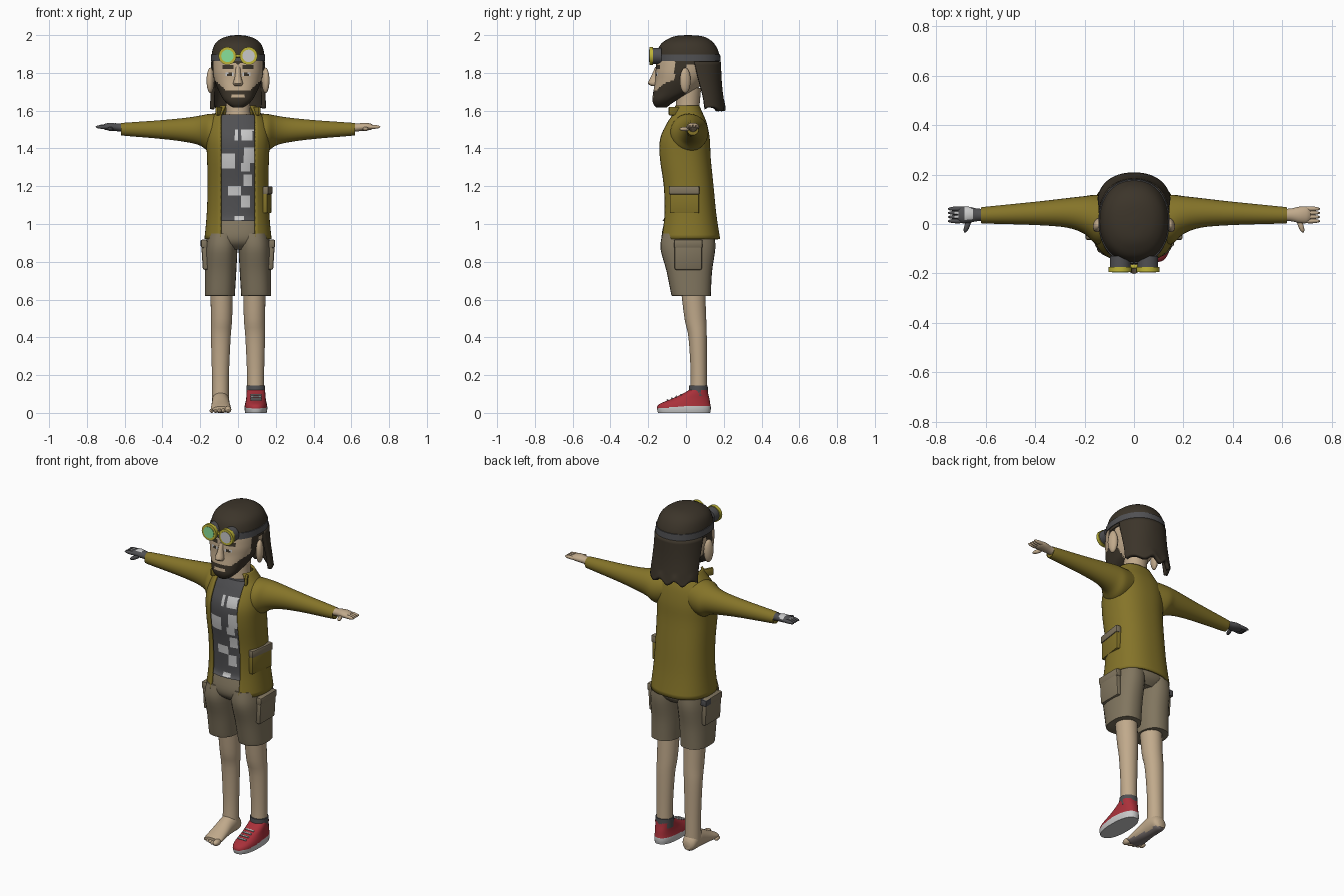
import bpy, bmesh, math
from mathutils import Vector, Matrix

if "Cube" in bpy.data.objects:
    bpy.data.objects.remove(bpy.data.objects["Cube"])


def material(name, r, g, b):
    m = bpy.data.materials.new(name)
    m.use_nodes = True
    m.diffuse_color = (r, g, b, 1)
    m.node_tree.nodes["Principled BSDF"].inputs["Base Color"].default_value = (r, g, b, 1)
    return m


skin = material("skin", .53, .40, .26)
brown = material("hair_brown", .045, .035, .023)
olive = material("jacket_olive", .235, .175, .022)
grey = material("dark_grey", .08, .08, .085)
pale = material("pale_grey", .58, .58, .58)
khaki = material("shorts_khaki", .22, .18, .115)
red = material("shoe_red", .40, .03, .042)
yellow = material("goggle_yellow", .52, .46, .04)
green = material("lens_green", .25, .75, .32)
dirt = material("dirty_sole", .20, .17, .165)


def finish(name, bm, mats, rule=None):
    bmesh.ops.recalc_face_normals(bm, faces=bm.faces)
    for f in bm.faces:
        f.smooth = True
        if rule:
            f.material_index = rule(f.calc_center_median(), f.normal)
    me = bpy.data.meshes.new(name)
    bm.to_mesh(me)
    bm.free()
    me.set_sharp_from_angle(angle=math.radians(40))
    for m in mats:
        me.materials.append(m)
    ob = bpy.data.objects.new(name, me)
    bpy.context.collection.objects.link(ob)
    return ob


def resample(rings, k):
    # Smooth curve through the given rings
    out = []
    for i in range(len(rings) - 1):
        quad = [rings[min(max(j, 0), len(rings) - 1)] for j in range(i - 1, i + 3)]
        for s in range(k):
            t = s / k
            out.append([b + .5 * t * (c - a + t * (2*a - 5*b + 4*c - d + t * (3*(b - c) + d - a)))
                        for a, b, c, d in zip(*quad)])
    return out + [rings[-1]]


def loft(name, axis, rings, mats, n=28, p=1.0, k=4, sx=1, start=None, rule=None, tweak=None, thick=.012):
    # Each ring: position along axis, middle and half width, low and high of the other direction
    bm, rows = bmesh.new(), []
    power = lambda v: math.copysign(abs(v) ** p, v)
    for t, mid, half, lo, hi in resample(rings, k):
        t0 = start(half) if start else 0
        row = []
        for i in range(n):
            th = t0 + (2 * math.pi - 2 * t0) * i / (n - 1 if start else n)
            a = mid + half * power(math.sin(th))
            b = (lo + hi) / 2 - (hi - lo) / 2 * power(math.cos(th))
            co = {"x": (t, a, b), "y": (a, t, b), "z": (a, b, t)}[axis]
            v = Vector((co[0] * sx, co[1], co[2]))
            row.append(bm.verts.new(tweak(v) if tweak else v))
        rows.append(row)
    for r, s in zip(rows, rows[1:]):
        for i in range(n - 1 if start else n):
            j = (i + 1) % n
            bm.faces.new((r[i], r[j], s[j], s[i]))
    if not start:
        bm.faces.new(rows[0])
        bm.faces.new(rows[-1])
    ob = finish(name, bm, mats, rule)
    if start:
        mod = ob.modifiers.new("thickness", "SOLIDIFY")
        mod.thickness, mod.offset = thick, 0
    return ob


def ball(name, loc, size, mat, rot=0):
    bm = bmesh.new()
    bmesh.ops.create_uvsphere(bm, u_segments=14, v_segments=10, radius=1)
    bm.transform(Matrix.Translation(loc) @ Matrix.Rotation(rot, 4, "Z") @ Matrix.Diagonal((*size, 1)))
    return finish(name, bm, [mat])


def box(name, loc, size, mat, rot=0, axis="Z", bevel=.006):
    bm = bmesh.new()
    bmesh.ops.create_cube(bm, size=1)
    bm.transform(Matrix.Diagonal((*size, 1)))
    if bevel:
        bmesh.ops.bevel(bm, geom=bm.edges[:], offset=bevel, segments=2, affect="EDGES", profile=.5)
    bm.transform(Matrix.Translation(loc) @ Matrix.Rotation(rot, 4, axis))
    return finish(name, bm, [mat])


def tube(name, loc, r, depth, mat):
    bm = bmesh.new()
    bmesh.ops.create_cone(bm, cap_ends=True, segments=24, radius1=r, radius2=r, depth=depth)
    bm.transform(Matrix.Translation(loc) @ Matrix.Rotation(math.pi / 2, 4, "X"))
    return finish(name, bm, [mat])


# Jacket and shirt share one torso profile
torso = [(.92, 0, .172, -.14, .175), (1.05, 0, .160, -.125, .155), (1.2, 0, .155, -.13, .14),
         (1.35, 0, .158, -.15, .125), (1.45, 0, .162, -.147, .12), (1.53, 0, .15, -.112, .105),
         (1.58, 0, .118, -.085, .085), (1.625, 0, .088, -.07, .065)]
loft("jacket", "z", torso, [olive], n=48, p=.85,
     start=lambda h: math.asin(min(.75, .09 / h) ** (1 / .85)))

patches = [(.015, .08, 1.44, 1.50), (-.02, .0, 1.44, 1.50), (-.09, -.01, 1.29, 1.37), (.025, .09, 1.33, 1.40),
           (.02, .06, 1.28, 1.33), (-.05, .02, 1.15, 1.20), (.03, .07, 1.20, 1.27),
           (.01, .06, 1.09, 1.15), (-.015, .025, 1.02, 1.045)]


def shirt_rule(c, nrm):
    return int(c.y < 0 and any(a < c.x < b and d < c.z < e for a, b, d, e in patches))


shirt = [(max(z, 1.015), m, h * .93, lo + .013, hi - .013) for z, m, h, lo, hi in torso[:-1]]
loft("shirt", "z", shirt, [grey, pale], n=80, p=.85, k=10, rule=shirt_rule)
box("jacket_pocket", (.152, -.008, 1.127), (.03, .155, .14), olive, -.14)
box("jacket_pocket_flap", (.157, -.009, 1.178), (.03, .162, .042), khaki, -.14)

# Head, with beard, brows and eyes by position


def face_rule(c, nrm):
    x = abs(c.x)
    if c.y > 0:
        return 0
    if -.06 < c.y and c.z > 1.69:
        return 1
    if x < .036 and 1.668 < c.z < 1.688:
        return 0
    if c.z < 1.705 + .9 * max(0, x - .06):
        return 1
    if 1.822 < c.z < 1.84 and .02 < x < .08:
        return 1
    if 1.782 < c.z < 1.802 and .025 < x < .065:
        return 1 if .036 < x < .054 else 2
    return 0


loft("head", "z", [(1.618, 0, .03, -.16, -.10), (1.635, 0, .055, -.172, -.08), (1.66, 0, .078, -.178, -.04),
                   (1.70, 0, .10, -.173, .04), (1.76, 0, .124, -.163, .10), (1.82, 0, .134, -.16, .13),
                   (1.90, 0, .128, -.145, .14), (1.95, 0, .09, -.08, .10)],
     [skin, brown, pale], n=96, p=.85, k=7, rule=face_rule)
loft("nose", "z", [(1.73, 0, .018, -.18, -.14), (1.745, 0, .026, -.202, -.14), (1.78, 0, .017, -.185, -.14),
                   (1.83, 0, .013, -.164, -.14)], [skin], n=12, k=3)
loft("neck", "z", [(1.5, 0, .08, -.07, .07), (1.6, 0, .064, -.055, .07), (1.72, 0, .066, -.05, .08)], [skin])

# Hair cap, long back hair and goggle strap
loft("hair_cap", "z", [(1.845, 0, .139, -.158, .178), (1.90, 0, .139, -.155, .176), (1.95, 0, .124, -.135, .153),
                       (1.98, 0, .092, -.095, .12), (1.995, 0, .05, -.055, .08), (2.0, 0, .01, .0, .02)],
     [brown], n=40, p=.92)


def ragged(v):
    if v.z < 1.65:
        v.z += .014 * math.sin(70 * v.x + 30 * v.y)
    return v


loft("back_hair", "z", [(1.612, 0, .138, -.03, .198), (1.68, 0, .136, -.04, .186), (1.76, 0, .134, -.08, .178),
                        (1.86, 0, .134, -.13, .174)],
     [brown], n=48, p=.9, start=lambda h: 1.68, tweak=ragged, thick=.022)
loft("goggle_strap", "z", [(1.862, 0, .144, -.162, .183), (1.898, 0, .143, -.16, .181)], [grey], n=48, p=.92, k=1)

# Goggles
box("goggle_bridge", (0, -.172, 1.89), (.05, .016, .016), yellow, bevel=.003)
for side, lens in ((-1, green), (1, pale)):
    label = "left_" if side > 0 else "right_"
    x = side * .056
    tube(label + "goggle_barrel", (x, -.155, 1.89), .042, .05, grey)
    tube(label + "goggle_rim", (x, -.184, 1.89), .047, .02, yellow)
    tube(label + "goggle_lens", (x, -.193, 1.89), .033, .008, lens)

# Shorts seat
loft("shorts_seat", "z", [(.865, 0, .11, -.08, .12), (.90, 0, .155, -.12, .15), (.95, 0, .163, -.128, .155),
                          (1.03, 0, .15, -.108, .135)], [khaki], p=.85, n=36)

# Paired parts
for side in (1, -1):
    label = "left_" if side > 0 else "right_"
    ball(label + "ear", (side * .146, -.004, 1.76), (.02, .03, .068), skin, side * .3)
    box(label + "collar_flap", (side * .098, -.06, 1.598), (.016, .07, .045), olive, side * .5)

    loft(label + "sleeve", "x", [(.08, .015, .09, 1.40, 1.585), (.15, .018, .10, 1.385, 1.583),
                                 (.20, .036, .077, 1.415, 1.574), (.27, .045, .06, 1.433, 1.563),
                                 (.40, .043, .047, 1.45, 1.55), (.60, .036, .034, 1.467, 1.536),
                                 (.615, .036, .031, 1.47, 1.533)], [olive], sx=side)

    # Hand, gloved on the right
    hand = skin if side > 0 else grey
    back_patch = lambda c, nrm: int(c.x < 0 and nrm.z > .6 and .655 < abs(c.x) < .69 and c.y > .02)
    loft(label + "hand", "x", [(.58, .036, .026, 1.483, 1.532), (.63, .037, .025, 1.49, 1.532),
                               (.67, .037, .033, 1.494, 1.536), (.70, .037, .033, 1.498, 1.532),
                               (.715, .037, .022, 1.504, 1.524)], [hand, pale], n=20, sx=side, rule=back_patch)
    for i in range(4):
        tip = .052 - .008 * abs(i - 1.5)
        ball(f"{label}finger_{i + 1}", (side * (.755 - tip), .012 + i * .0165, 1.514), (tip, .0095, .0105), hand)
    ball(label + "thumb", (side * .675, -.006, 1.503), (.031, .011, .011), hand, side * -1.2)

    # Shorts leg and cargo pocket
    loft(label + "shorts_leg", "z", [(.62, .096, .079, -.075, .132), (.635, .096, .08, -.08, .132),
                                     (.75, .092, .083, -.103, .138), (.87, .088, .085, -.135, .155),
                                     (.95, .082, .08, -.125, .15)], [khaki], p=.85, sx=side)
    box(label + "cargo_pocket", (side * .174, .012, .835), (.034, .145, .155), khaki, side * .06, "Y", .01)
    box(label + "cargo_flap", (side * .179, .012, .895), (.034, .152, .045), khaki, side * .06, "Y", .008)

    # Leg
    loft(label + "leg", "z", [(.06, .093, .045, .02, .112), (.2, .093, .045, .025, .11), (.4, .091, .052, .013, .11),
                              (.5, .087, .056, -.008, .107), (.68, .087, .06, -.03, .10)], [skin], sx=side)

# Pocket opening and hand patches on the right
box("right_pocket_lining", (-.18, .07, .897), (.036, .05, .036), grey, -.06, "Y", .004)
for i in (1, 2):
    box(f"glove_patch_{i}", (-.715, .012 + i * .0165, 1.524), (.025, .01, .004), pale, bevel=0)

# Bare right foot
dirty = lambda c, nrm: int(c.z < .016 and nrm.z < .3)
loft("right_foot", "y", [(.122, .092, .02, .012, .06), (.105, .092, .04, .002, .09), (.06, .092, .046, 0, .115),
                         (.01, .092, .047, 0, .10), (-.05, .091, .051, 0, .068), (-.10, .09, .053, 0, .044),
                         (-.118, .09, .045, .006, .034)], [skin, dirt], sx=-1, rule=dirty)
for i in range(5):
    r = .018 if i == 0 else .0115
    ball(f"right_toe_{i + 1}", (-(.053 + i * .0205 + (i > 0) * .004), -.122 + .007 * i, r),
         (r, .03 - .002 * i, r), skin)

# Left shoe with sole, laces and sock
loft("left_shoe", "z", [(0, .095, .057, -.148, .128), (.018, .095, .06, -.153, .131), (.034, .095, .06, -.152, .131),
                        (.05, .095, .057, -.135, .128), (.075, .095, .052, -.075, .124), (.10, .095, .05, -.02, .118),
                        (.122, .095, .048, .018, .114)],
     [pale, red], n=36, p=.85, rule=lambda c, nrm: int(c.z > .036 - .08 * min(c.y, .1) * (c.y < 0) * -1
                                                      or nrm.z > .9))
for i in range(4):
    s = i / 3
    box(f"lace_{i + 1}", (.095, -.098 + .07 * s, .069 + .027 * s), (.058, .009, .008), pale, .42, "X", .002)
loft("left_sock", "z", [(.09, .094, .05, .012, .116), (.145, .094, .05, .017, .115)], [grey], k=2)
